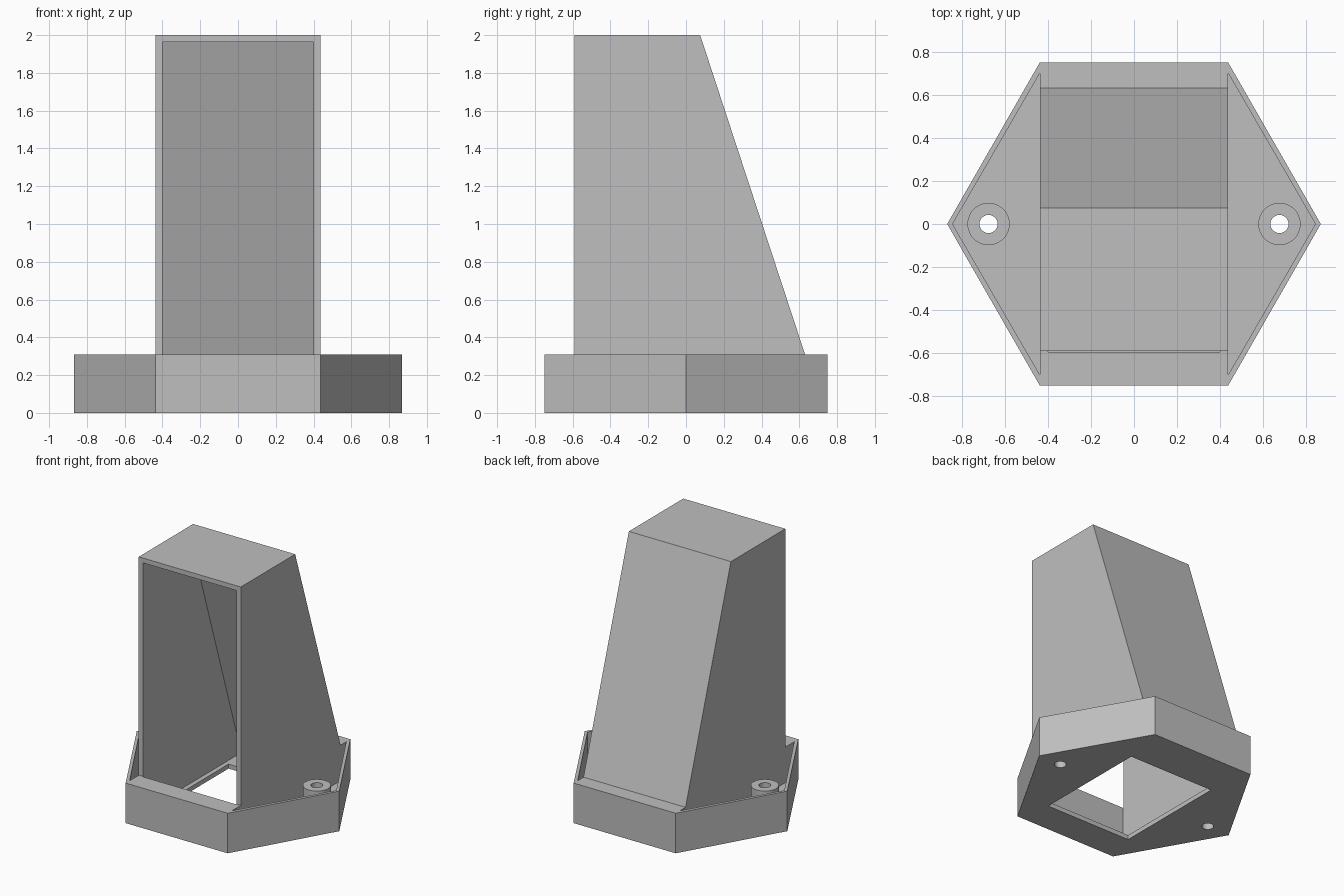
import bpy, bmesh
from mathutils import Vector

cube = bpy.data.objects.get("Cube")
if cube:
    bpy.data.objects.remove(cube, do_unlink=True)

grey = bpy.data.materials.new("plain grey")
grey.use_nodes = True
COLOUR = (0.52, 0.52, 0.52, 1)
grey.diffuse_color = COLOUR
grey.node_tree.nodes["Principled BSDF"].inputs["Base Color"].default_value = COLOUR

FLOOR, RIM, TOP = 0.035, 0.31, 2.0
HALF, WALL = 0.437, 0.037
BOSS_X = 0.675


def prism(name, points, direction):
    """Extrude a closed outline of 3D points along a direction."""
    bm = bmesh.new()
    face = bm.faces.new([bm.verts.new(p) for p in points])
    new = bmesh.ops.extrude_face_region(bm, geom=[face])["geom"]
    verts = [v for v in new if isinstance(v, bmesh.types.BMVert)]
    bmesh.ops.translate(bm, verts=verts, vec=Vector(direction))
    bmesh.ops.recalc_face_normals(bm, faces=bm.faces[:])
    mesh = bpy.data.meshes.new(name)
    bm.to_mesh(mesh)
    bm.free()
    mesh.materials.append(grey)
    obj = bpy.data.objects.new(name, mesh)
    bpy.context.collection.objects.link(obj)
    return obj


def plan(name, outline, z0, z1):
    return prism(name, [(x, y, z0) for x, y in outline], (0, 0, z1 - z0))


def side(name, outline, half):
    return prism(name, [(-half, y, z) for y, z in outline], (2 * half, 0, 0))


def cylinder(name, x, radius, z0, z1):
    bpy.ops.mesh.primitive_cylinder_add(vertices=48, radius=radius, depth=z1 - z0,
                                        location=(x, 0, (z0 + z1) / 2))
    obj = bpy.context.object
    obj.name = name
    obj.data.materials.append(grey)
    return obj


def cut(target, cutter):
    mod = target.modifiers.new("cut", "BOOLEAN")
    mod.operation, mod.solver, mod.object = "DIFFERENCE", "EXACT", cutter
    bpy.context.view_layer.objects.active = target
    bpy.ops.object.modifier_apply(modifier=mod.name)


# Hexagonal base and the wedge-shaped tower standing on it
base = plan("hexagonal_base", [(0.867, 0), (HALF, 0.75), (-HALF, 0.75),
                               (-0.867, 0), (-HALF, -0.75), (HALF, -0.75)], 0, RIM)
tower = side("tower_hood", [(-0.59, RIM), (0.63, RIM), (0.075, TOP), (-0.59, TOP)], HALF)

# Tower cavity, open at the front and running down to the base floor
cavity = side("cavity_cutter", [(-0.595, FLOOR), (0.61, FLOOR),
                                (-0.015, TOP - WALL), (-0.595, TOP - WALL)], HALF - WALL)
opening = plan("opening_cutter", [(-0.365, -0.5), (0.365, -0.5),
                                  (0.365, 0.405), (-0.365, 0.405)], -0.1, 0.1)
cutters = [cavity, opening]
cut(base, cavity)
cut(base, opening)
cut(tower, cavity)

# Triangular side pockets, each with a drilled screw boss
for label, s in (("left", 1), ("right", -1)):
    pocket = plan("pocket_cutter", [(s * HALF, -0.7), (s * 0.842, 0), (s * HALF, 0.7)], FLOOR, 0.5)
    drill = cylinder("drill_cutter", s * BOSS_X, 0.042, -0.1, 0.5)
    boss = cylinder(label + "_screw_boss", s * BOSS_X, 0.098, FLOOR, 0.305)
    cut(base, pocket)
    cut(base, drill)
    cut(boss, drill)
    bpy.ops.object.select_all(action="DESELECT")
    boss.select_set(True)
    bpy.context.view_layer.objects.active = boss
    bpy.ops.object.shade_smooth_by_angle()
    cutters += [pocket, drill]

for cutter in cutters:
    cutter.hide_render = True
    bpy.data.objects.remove(cutter, do_unlink=True)
